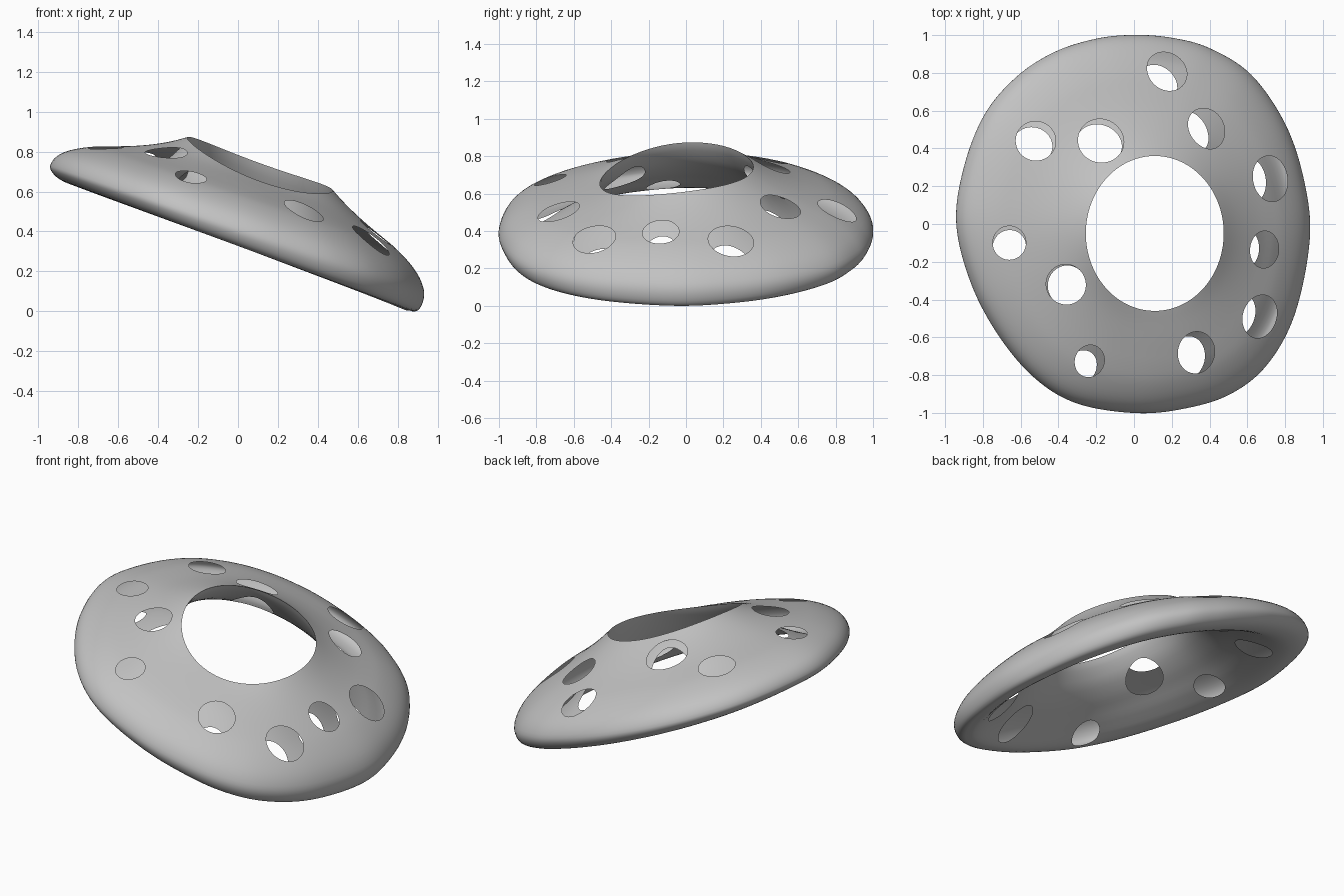
import bpy, bmesh, math
from mathutils import Vector
from mathutils.bvhtree import BVHTree

if "Cube" in bpy.data.objects:
    bpy.data.objects.remove(bpy.data.objects["Cube"])


def spline(pts, steps, closed):
    """Catmull-Rom samples through 2D points."""
    n, out = len(pts), []
    pick = (lambda i: Vector(pts[i % n])) if closed else (lambda i: Vector(pts[max(0, min(n - 1, i))]))
    for i in range(n if closed else n - 1):
        a, b, c, d = (pick(i + k) for k in (-1, 0, 1, 2))
        for s in range(steps):
            t = s / steps
            out.append(0.5 * (2 * b + (c - a) * t + (2 * a - 5 * b + 4 * c - d) * t * t
                              + (3 * b - a - 3 * c + d) * t ** 3))
    if not closed:
        out.append(Vector(pts[-1]))
    return out


# Outer outline seen from above
RIM = [(0.93, -0.08), (0.9, 0.23), (0.8, 0.53), (0.62, 0.79), (0.4, 0.93), (0.2, 0.985), (0, 1),
       (-0.2, 0.98), (-0.42, 0.91), (-0.62, 0.78), (-0.79, 0.58), (-0.9, 0.3), (-0.94, 0),
       (-0.86, -0.32), (-0.71, -0.6), (-0.52, -0.82), (-0.3, -0.95), (0, -1), (0.25, -0.98),
       (0.5, -0.905), (0.7, -0.75), (0.85, -0.48)]
# Cross-section: 0 at the opening lip, 1 at the rim, with height above the tilted plane
SECTION = [(0, 0.33), (0.12, 0.295), (0.25, 0.262), (0.4, 0.228), (0.55, 0.197), (0.7, 0.163),
           (0.85, 0.113), (0.95, 0.06), (1, 0), (0.985, -0.045), (0.93, -0.08), (0.84, -0.09),
           (0.74, -0.07), (0.6, -0.01), (0.45, 0.05), (0.3, 0.11), (0.15, 0.19), (0.04, 0.28), (0, 0.33)]
CENTRE = Vector((0.11, -0.05))

# Hollow tilted ring swept around the opening: outer skin and inner skin meet at the lip
bm = bmesh.new()
section = spline(SECTION, 3, False)[:-1]
columns = []
for rim in spline(RIM, 8, True):
    a = math.atan2(rim.y - CENTRE.y, rim.x - CENTRE.x)
    lip = CENTRE + Vector((0.365 * math.cos(a), 0.41 * math.sin(a)))
    lift = 0.01 - 0.01 * math.cos(a) + 0.045 * math.sin(a) + 0.02 * math.cos(2 * a)
    deep = 1 + 0.35 * math.cos(a)
    col = []
    for j, (t, h) in enumerate(section):
        p = lip.lerp(rim, t)
        h = h * deep if h < 0 else h
        if j > 33 and t < 0.85:  # inner skin hangs lower on the low side
            h -= (0.02 + 0.04 * math.cos(a)) * math.sin(math.pi * max(t, 0) / 0.85)
        z = 0.40 - 0.335 * p.x + h + lift * (1 - t) ** 3
        col.append(bm.verts.new((p.x, p.y, z)))
    columns.append(col)
n, m = len(columns), len(section)
for i in range(n):
    for j in range(m):
        k = (j + 1) % m
        bm.faces.new((columns[i][j], columns[(i + 1) % n][j], columns[(i + 1) % n][k], columns[i][k]))
low = min(v.co.z for v in bm.verts)
for v in bm.verts:
    v.co.z -= low
bmesh.ops.recalc_face_normals(bm, faces=bm.faces)
tree = BVHTree.FromBMesh(bm)
mesh = bpy.data.meshes.new("ring_body")
bm.to_mesh(mesh)
bm.free()
body = bpy.data.objects.new("ring_body", mesh)
bpy.context.collection.objects.link(body)

grey = bpy.data.materials.new("grey")
grey.diffuse_color = (0.54, 0.54, 0.54, 1)
grey.use_nodes = True
grey.node_tree.nodes["Principled BSDF"].inputs["Base Color"].default_value = grey.diffuse_color
mesh.materials.append(grey)

# Round holes through both skins: x, y, radius, sideways drift (x, y) per unit of drop
HOLES = [(0.175, 0.81, 0.112, -0.3, -0.4), (0.385, 0.505, 0.11, -0.7, -0.1),
         (0.725, 0.24, 0.122, -0.85, -0.05), (0.69, -0.135, 0.098, -0.75, 0.0),
         (0.67, -0.49, 0.115, -0.8, 0.05), (0.33, -0.68, 0.105, -0.25, -0.15),
         (-0.235, -0.725, 0.08, -0.2, -0.15), (-0.36, -0.32, 0.105, 0.06, -0.06),
         (-0.66, -0.1, 0.088, 0.0, -0.12), (-0.52, 0.44, 0.106, -0.12, -0.17),
         (-0.175, 0.44, 0.122, -0.12, -0.2)]
drills = []
for x, y, r, dx, dy in HOLES:
    hit = tree.ray_cast(Vector((x, y, 3)), Vector((0, 0, -1)))[0]
    axis = Vector((-dx, -dy, 1)).normalized()
    bpy.ops.mesh.primitive_cylinder_add(vertices=48, radius=r, depth=0.56, location=hit - axis * 0.12,
                                        rotation=axis.to_track_quat('Z', 'Y').to_euler())
    cutter = bpy.context.object
    cutter.name = "hole_cutter"
    cutter.data.materials.append(grey)
    bpy.context.view_layer.objects.active = body
    mod = body.modifiers.new("hole", 'BOOLEAN')
    mod.operation, mod.solver, mod.object = 'DIFFERENCE', 'EXACT', cutter
    bpy.ops.object.modifier_apply(modifier=mod.name)
    bpy.data.objects.remove(cutter)
    drills.append((hit, axis, r))

# Remove the drilled tunnel walls so the holes open into the hollow
bm = bmesh.new()
bm.from_mesh(body.data)
walls = set()
for f in bm.faces:
    for hit, axis, r in drills:
        if abs(f.normal.dot(axis)) < 0.03 and all(
                0.99 * r < (v.co - hit).cross(axis).length < 1.005 * r for v in f.verts):
            walls.add(f)
bmesh.ops.delete(bm, geom=list(walls), context='FACES')
bm.to_mesh(body.data)
bm.free()

# Smooth shading with a crisp lip
bpy.ops.object.select_all(action='DESELECT')
body.select_set(True)
bpy.context.view_layer.objects.active = body
bpy.ops.object.shade_smooth_by_angle(angle=math.radians(35))
